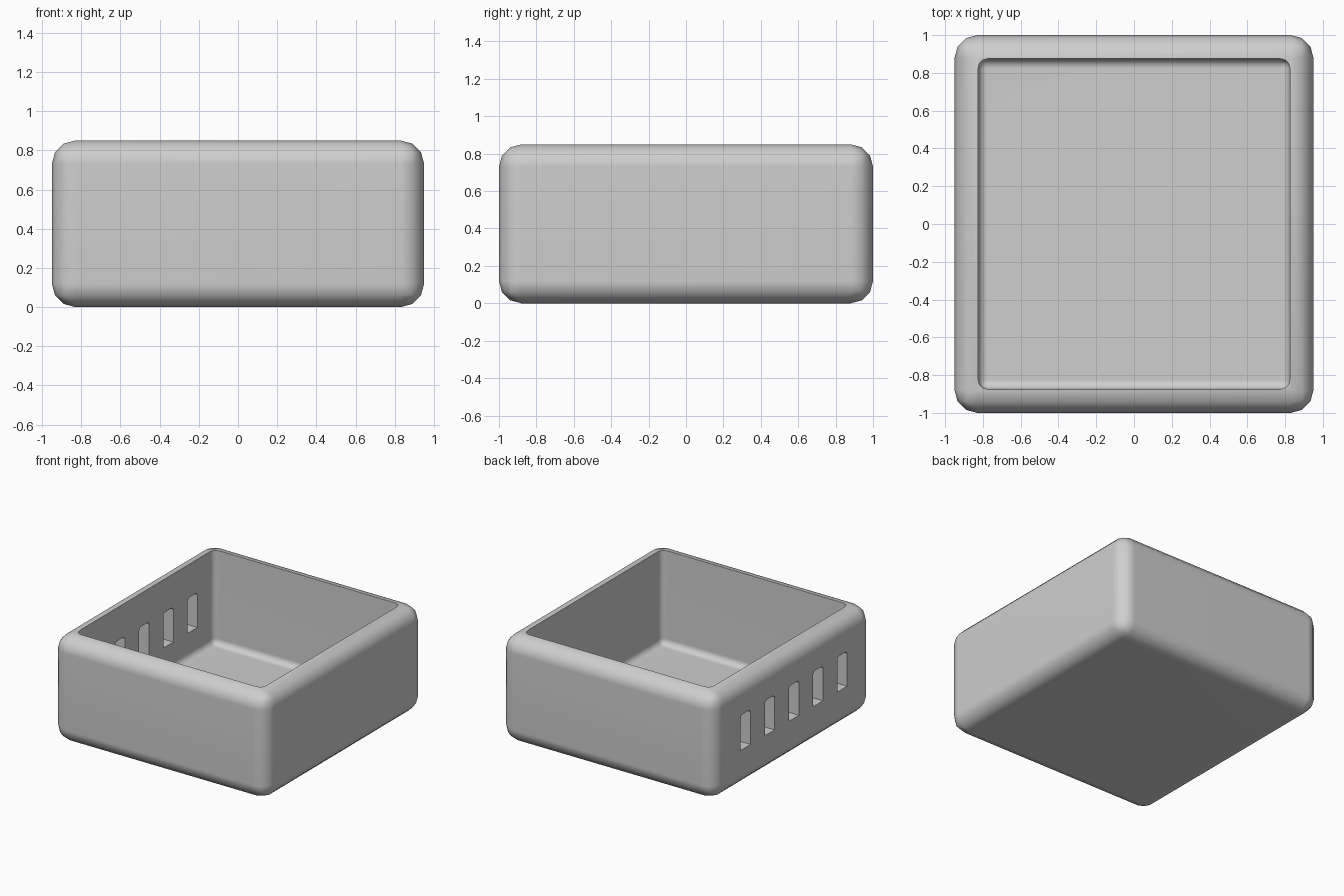
import bpy, bmesh
from mathutils import Matrix, Vector

old = bpy.data.objects.get("Cube")
if old:
    bpy.data.objects.remove(old, do_unlink=True)

grey = bpy.data.materials.new("mid_grey")
grey.use_nodes = True
grey.diffuse_color = (0.62, 0.62, 0.62, 1)
grey.node_tree.nodes["Principled BSDF"].inputs["Base Color"].default_value = (0.62, 0.62, 0.62, 1)


def rounded_box(name, low, high, radius, choose=lambda edge: True):
    """Box between two corners, with the chosen edges rounded."""
    low, high = Vector(low), Vector(high)
    bm = bmesh.new()
    bmesh.ops.create_cube(bm, size=1, matrix=Matrix.Translation((low + high) / 2)
                          @ Matrix.Diagonal((*(high - low), 1)))
    bmesh.ops.bevel(bm, geom=[e for e in bm.edges if choose(e)], offset=radius,
                    segments=3, profile=0.5, affect='EDGES')
    mesh = bpy.data.meshes.new(name)
    bm.to_mesh(mesh)
    bm.free()
    mesh.materials.append(grey)
    obj = bpy.data.objects.new(name, mesh)
    bpy.context.collection.objects.link(obj)
    return obj


def cut(target, cutter):
    """Subtract the cutter and remove it."""
    mod = target.modifiers.new("cut", 'BOOLEAN')
    mod.operation, mod.solver, mod.object = 'DIFFERENCE', 'EXACT', cutter
    cutter.hide_render = True
    bpy.context.view_layer.objects.active = target
    bpy.ops.object.modifier_apply(modifier=mod.name)
    bpy.data.objects.remove(cutter, do_unlink=True)


HX, HY, H, WALL, FLOOR = 0.95, 1.0, 0.85, 0.125, 0.097

# Rounded outer body
tray = rounded_box("open_box", (-HX, -HY, 0), (HX, HY, H), 0.12)

# Cavity, open at the top, with softened corners and floor edges
cut(tray, rounded_box("cavity", (WALL - HX, WALL - HY, FLOOR),
                      (HX - WALL, HY - WALL, H + 0.4), 0.05))


# Row of vent slots with softened top corners through the -x wall
def is_slot_top(edge):
    a, b = edge.verts
    return min(a.co.z, b.co.z) > 0.5 and abs(a.co.x - b.co.x) > 0.1


for i in range(-2, 3):
    y = i * 0.305 - 0.007
    cut(tray, rounded_box("slot", (-1.1, y - 0.0625, 0.305),
                          (-0.7, y + 0.0625, 0.585), 0.025, is_slot_top))

# Smooth bevels, flat walls
bpy.ops.object.select_all(action='DESELECT')
tray.select_set(True)
bpy.context.view_layer.objects.active = tray
bpy.ops.object.shade_smooth_by_angle(angle=0.7)
weighted = tray.modifiers.new("weighted_normals", 'WEIGHTED_NORMAL')
weighted.keep_sharp = True
